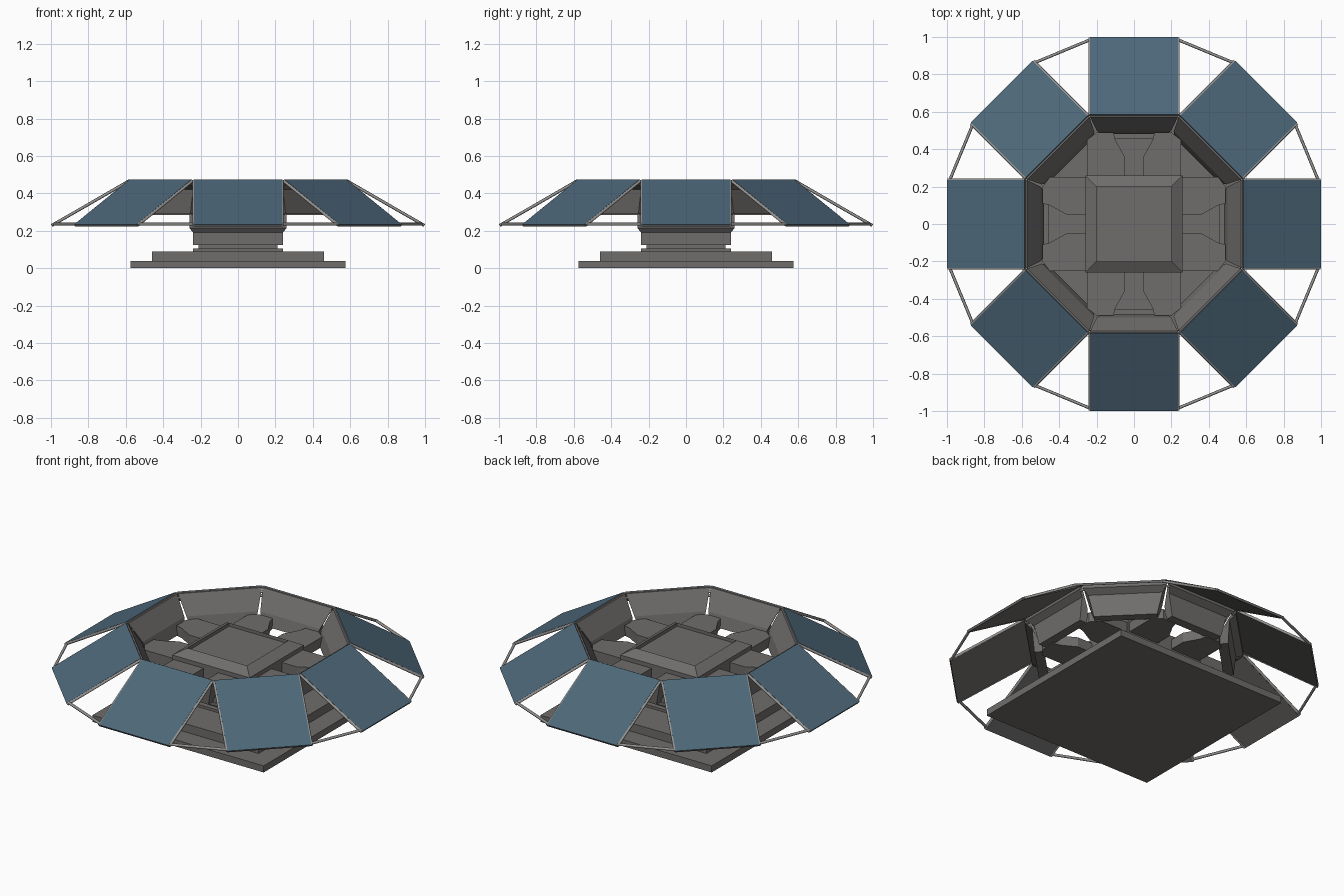
import bpy, bmesh, math
from mathutils import Matrix, Vector

if "Cube" in bpy.data.objects:
    bpy.data.objects.remove(bpy.data.objects["Cube"])


def mat(name, rgb):
    m = bpy.data.materials.new(name)
    m.diffuse_color = (*rgb, 1)
    m.use_nodes = True
    m.node_tree.nodes["Principled BSDF"].inputs["Base Color"].default_value = m.diffuse_color
    return m


GREY = mat("warm grey metal", (0.16, 0.153, 0.148))
LIGHT = mat("light grey rod", (0.30, 0.295, 0.285))
BLUE = mat("panel blue", (0.075, 0.137, 0.192))


def finish(name, bm, material, angle=0.0):
    bmesh.ops.recalc_face_normals(bm, faces=bm.faces)
    me = bpy.data.meshes.new(name)
    bm.to_mesh(me)
    bm.free()
    me.materials.append(material)
    ob = bpy.data.objects.new(name, me)
    ob.rotation_euler.z = angle
    bpy.context.collection.objects.link(ob)
    return ob


def loft(name, rings, material, angle=0.0):
    """Join point rings of equal length and cap both ends."""
    bm = bmesh.new()
    loops = [[bm.verts.new(p) for p in ring] for ring in rings]
    n = len(loops[0])
    for a, b in zip(loops, loops[1:]):
        for i in range(n):
            j = (i + 1) % n
            bm.faces.new((a[i], a[j], b[j], b[i]))
    bm.faces.new(loops[0])
    bm.faces.new(loops[-1])
    return finish(name, bm, material, angle)


def square_stack(name, sections):
    """Stack of square sections given as (half width, z)."""
    loft(name, [[(sx * h, sy * h, z) for sx, sy in
                 ((-1, -1), (1, -1), (1, 1), (-1, 1))] for h, z in sections], GREY)


def radial_part(name, profile, material, angle):
    """Profile of (radius, z, half width), spread to both sides of the spoke."""
    loft(name, [[(r, s * w, z) for r, z, w in profile] for s in (-1, 1)], material, angle)


def rod(name, a, b, radius, angle):
    a, b = Vector(a), Vector(b)
    bm = bmesh.new()
    bmesh.ops.create_cone(bm, cap_ends=True, segments=8, radius1=radius,
                          radius2=radius, depth=(b - a).length)
    for f in bm.faces:
        f.smooth = len(f.verts) == 4
    for e in bm.edges:
        e.smooth = all(f.smooth for f in e.link_faces)
    rot = (b - a).to_track_quat('Z', 'Y').to_matrix().to_4x4()
    bm.transform(Matrix.Translation((a + b) / 2) @ rot)
    finish(name, bm, LIGHT, angle)


# stepped square base
square_stack("base_plate", [(0.575, 0), (0.575, 0.04)])
square_stack("base_step", [(0.46, 0.04), (0.46, 0.09)])

# central pedestal with flange and neck, then the bevelled core block with a sunk top
square_stack("pedestal", [(0.24, 0.09), (0.24, 0.105), (0.21, 0.105),
                          (0.21, 0.125), (0.24, 0.125), (0.24, 0.19)])
square_stack("core_block", [(0.24, 0.19), (0.26, 0.215), (0.26, 0.37),
                            (0.20, 0.405), (0.20, 0.385)])

# eight spokes: wall module, sloping panel, rods
R0, Z0, R1, Z1, W = 0.585, 0.475, 1.0, 0.235, 0.235
length = math.hypot(R1 - R0, Z1 - Z0)
nr, nz = (Z0 - Z1) / length, (R1 - R0) / length     # panel normal


def slab(top, bottom, w):
    return [(R0 - nr * top, Z0 - nz * top, w), (R1 - nr * top, Z1 - nz * top, w),
            (R1 - nr * bottom, Z1 - nz * bottom, w), (R0 - nr * bottom, Z0 - nz * bottom, w)]


for k in range(8):
    ang = k * math.pi / 4
    radial_part("wall_module", [(0.583, 0.468, 0.236), (0.572, 0.468, 0.234),
                                (0.50, 0.36, 0.20), (0.48, 0.29, 0.175),
                                (0.535, 0.29, 0.175), (0.545, 0.42, 0.205),
                                (0.583, 0.445, 0.232)], GREY, ang)
    radial_part("panel_frame", slab(0.003, 0.013, W), GREY, ang)
    radial_part("solar_panel", slab(0.0, 0.003, W - 0.001), BLUE, ang)
    # side rails along the panel edges
    for s in (-1, 1):
        rod("panel_rail", (R0 - 0.004, s * (W + 0.001), Z0 - 0.008),
            (R1 - 0.006, s * (W + 0.001), Z1 - 0.005), 0.008, ang)
    # outer tie rod and hinge link to the next panel
    c = s = math.sqrt(0.5)

    def corner(r, side, z, turn):
        x, y = r, side * W
        return (x * c - y * s, x * s + y * c, z) if turn else (x, y, z)

    rod("tie_rod", corner(0.985, 1, 0.236, False), corner(0.985, -1, 0.236, True), 0.008, ang)
    rod("hinge_link", corner(0.57, 0.95, 0.445, False), corner(0.57, -0.95, 0.445, True), 0.007, ang)

# paired support arms from each core side, bending out to the module corners
plan = [(0.24, 0.05), (0.36, 0.05), (0.45, 0.10), (0.49, 0.11),
        (0.49, 0.20), (0.45, 0.25), (0.39, 0.25), (0.24, 0.25)]
for k in range(4):
    for s in (-1, 1):
        loft("support_arm", [[(x, s * y, z) for x, y in plan] for z in (0.285, 0.345)],
             GREY, k * math.pi / 2)
